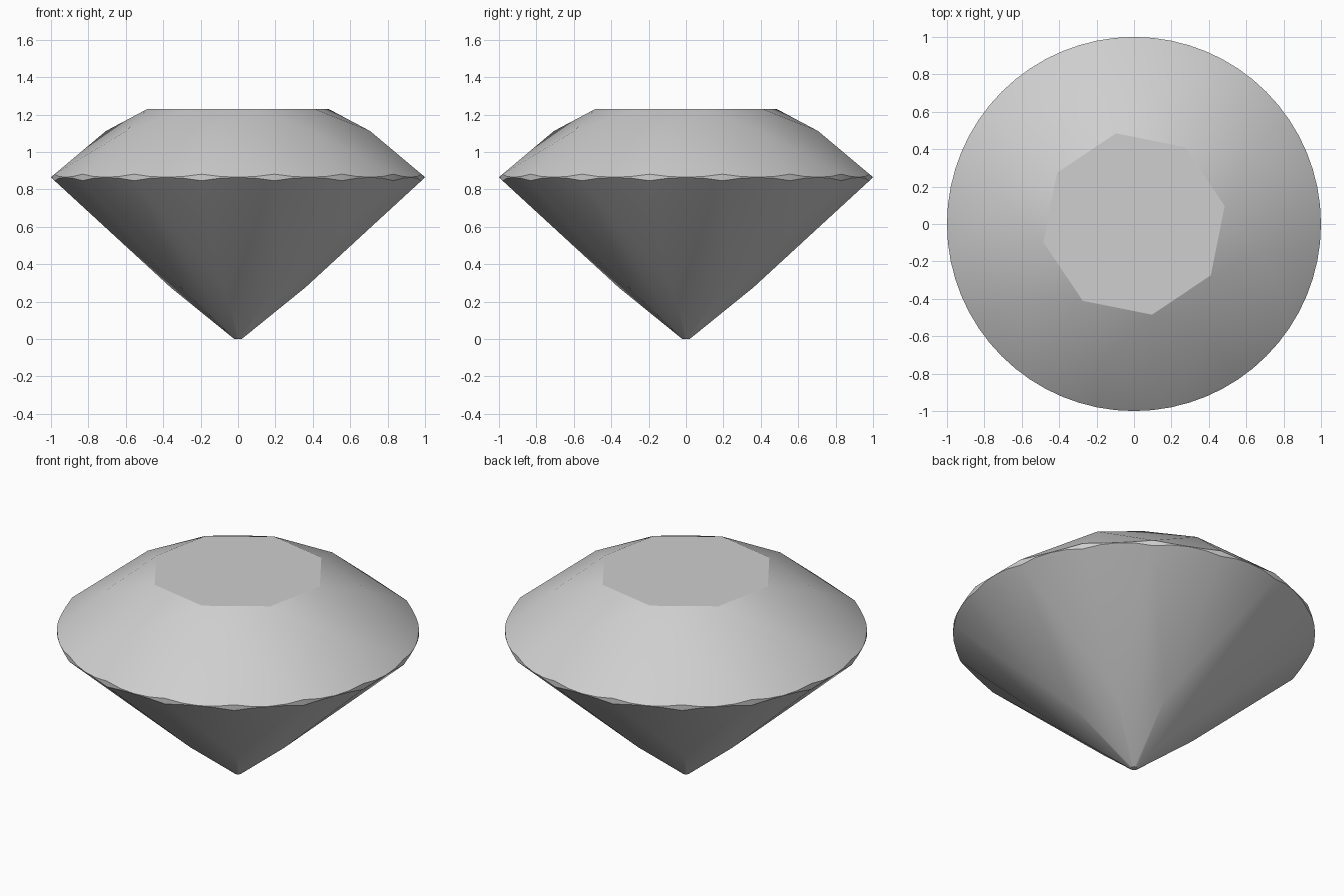
import bpy
import bmesh
from math import cos, pi, radians, sin

cube = bpy.data.objects.get("Cube")
if cube:
    bpy.data.objects.remove(cube, do_unlink=True)

FOLDS = 8                   # main facets around the stone
STEPS = 4                   # girdle segments per half facet
RING = FOLDS * 2 * STEPS
HALF = pi / (FOLDS * 2)     # half the angle of one half facet
TURN = HALF                 # rotation of the whole cut

bm = bmesh.new()


def point(radius, angle, z):
    return bm.verts.new((radius * cos(angle), radius * sin(angle), z))


def ring(radius, z, offset=0.0):
    """Eight points, turned by a share of one main facet."""
    return [point(radius, TURN + (i + offset) * 2 * pi / FOLDS, z)
            for i in range(FOLDS)]


def girdle_edge(peak_z, slope):
    """Scalloped edge where the sloping half facets cut the round girdle."""
    verts = []
    for i in range(RING):
        from_mid = (i % STEPS) / STEPS * 2 * HALF - HALF
        z = peak_z + slope * (cos(from_mid) - cos(HALF))
        verts.append(point(1.0, TURN + i * 2 * pi / RING, z))
    return verts


# Rings of corners, from the table down to the culet
table = ring(0.494, 1.23)
crown = ring(0.72, 1.112, 0.5)
upper = girdle_edge(0.8815, -0.838)
lower = girdle_edge(0.8465, 0.919)
pavilion = ring(0.367, 0.2755, 0.5)
culet = ring(0.02, 0.0)

# Flat top and tiny flat bottom
bm.faces.new(table)
bm.faces.new(culet[::-1])


def cut_side(cap, middle, edge):
    """Kites, cap triangles and pairs of half facets for one side."""
    for i in range(FOLDS):
        j = (i + 1) % FOLDS
        start = i * 2 * STEPS
        bm.faces.new((cap[i], middle[i - 1], edge[start], middle[i]))
        bm.faces.new((cap[i], middle[i], cap[j]))
        for first in (start, start + STEPS):
            arc = [edge[(first + k) % RING] for k in range(STEPS + 1)]
            bm.faces.new([middle[i]] + arc)


cut_side(table, crown, upper)
cut_side(culet, pavilion, lower)

# Thin girdle band
for i in range(RING):
    j = (i + 1) % RING
    bm.faces.new((lower[i], lower[j], upper[j], upper[i]))

bmesh.ops.recalc_face_normals(bm, faces=bm.faces[:])
mesh = bpy.data.meshes.new("cut_gem")
bm.to_mesh(mesh)
bm.free()

# Plain grey stone
grey = bpy.data.materials.new("stone_grey")
grey.use_nodes = True
colour = (0.62, 0.62, 0.62, 1.0)
grey.diffuse_color = colour
grey.node_tree.nodes["Principled BSDF"].inputs["Base Color"].default_value = colour
mesh.materials.append(grey)

gem = bpy.data.objects.new("cut_gem", mesh)
bpy.context.collection.objects.link(gem)
bpy.ops.object.select_all(action="DESELECT")
gem.select_set(True)
bpy.context.view_layer.objects.active = gem
bpy.ops.object.shade_smooth_by_angle(angle=radians(20))
